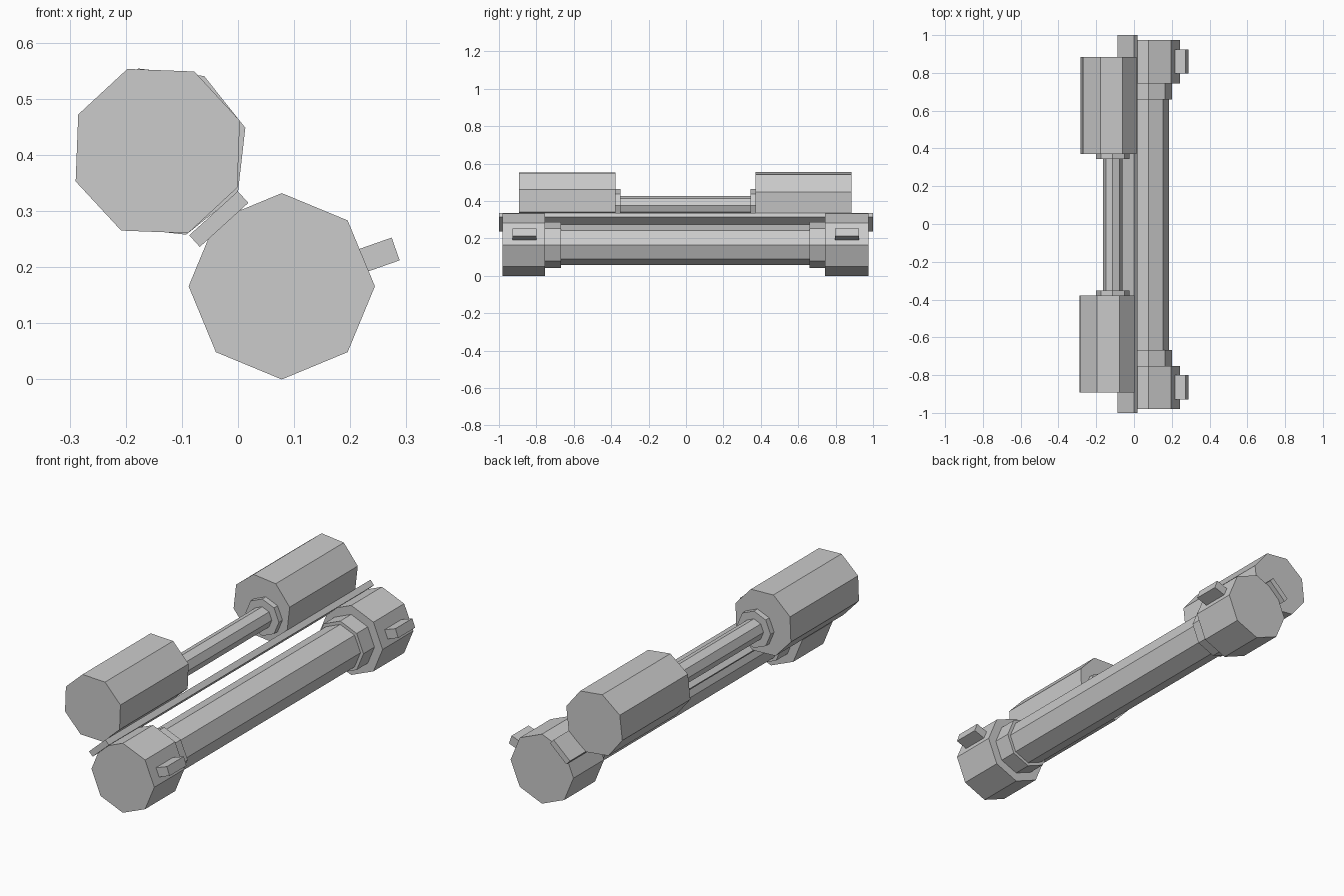
import bpy
from math import cos, sin, radians, atan2, hypot

if "Cube" in bpy.data.objects:
    bpy.data.objects.remove(bpy.data.objects["Cube"])


def prism(name, points, y0, y1):
    """Extrude an (x, z) outline along y."""
    n = len(points)
    verts = [(x, y, z) for y in (y0, y1) for x, z in points]
    faces = [tuple(range(n)), tuple(range(2 * n - 1, n - 1, -1))]
    faces += [(i, i + n, (i + 1) % n + n, (i + 1) % n) for i in range(n)]
    mesh = bpy.data.meshes.new(name)
    mesh.from_pydata(verts, [], faces)
    obj = bpy.data.objects.new(name, mesh)
    bpy.context.collection.objects.link(obj)
    return obj


def octagon(name, centre, radius, y0, y1, turn=0):
    angles = [radians(turn + 45 * i) for i in range(8)]
    return prism(name, [(centre[0] + radius * cos(a), centre[1] + radius * sin(a))
                        for a in angles], y0, y1)


def slab(name, start, end, thickness, y0, y1):
    """Box whose section runs from start to end in the xz plane."""
    (ax, az), (bx, bz) = start, end
    length = hypot(bx - ax, bz - az)
    nx, nz = -(bz - az) / length * thickness / 2, (bx - ax) / length * thickness / 2
    return prism(name, [(ax - nx, az - nz), (bx - nx, bz - nz),
                        (bx + nx, bz + nz), (ax + nx, az + nz)], y0, y1)


# Large lower tube with stepped end caps
low = (0.078, 0.166)
octagon("lower_tube", low, 0.107, -0.67, 0.67)
for end, cap, ring in (("front", (-0.98, -0.753), (-0.753, -0.667)),
                       ("back", (0.743, 0.975), (0.66, 0.743))):
    octagon(end + "_tube_cap", low, 0.166, *cap)
    octagon(end + "_tube_ring", low, 0.123, *ring)

# Small adjustment knobs on the side of the caps
for end, y0, y1 in (("front", -0.928, -0.80), ("back", 0.797, 0.925)):
    slab(end + "_knob", (0.20, 0.204), (0.281, 0.2325), 0.043, y0, y1)

# Flat rail between the two tubes
slab("rail", (-0.0775, 0.2465), (0.009, 0.325), 0.028, -1.0, 1.0)

# Thin upper rod with collars
rod = (-0.113, 0.376)
octagon("upper_rod", rod, 0.051, -0.36, 0.36)
octagon("front_collar", rod, 0.088, -0.378, -0.351)
octagon("back_collar", rod, 0.088, 0.344, 0.371)

# Two large upper drums, each turned slightly differently
octagon("front_drum", (-0.143, 0.407), 0.156, -0.892, -0.378, 20.3)
octagon("back_drum", (-0.135, 0.406), 0.154, 0.371, 0.885, 16)
